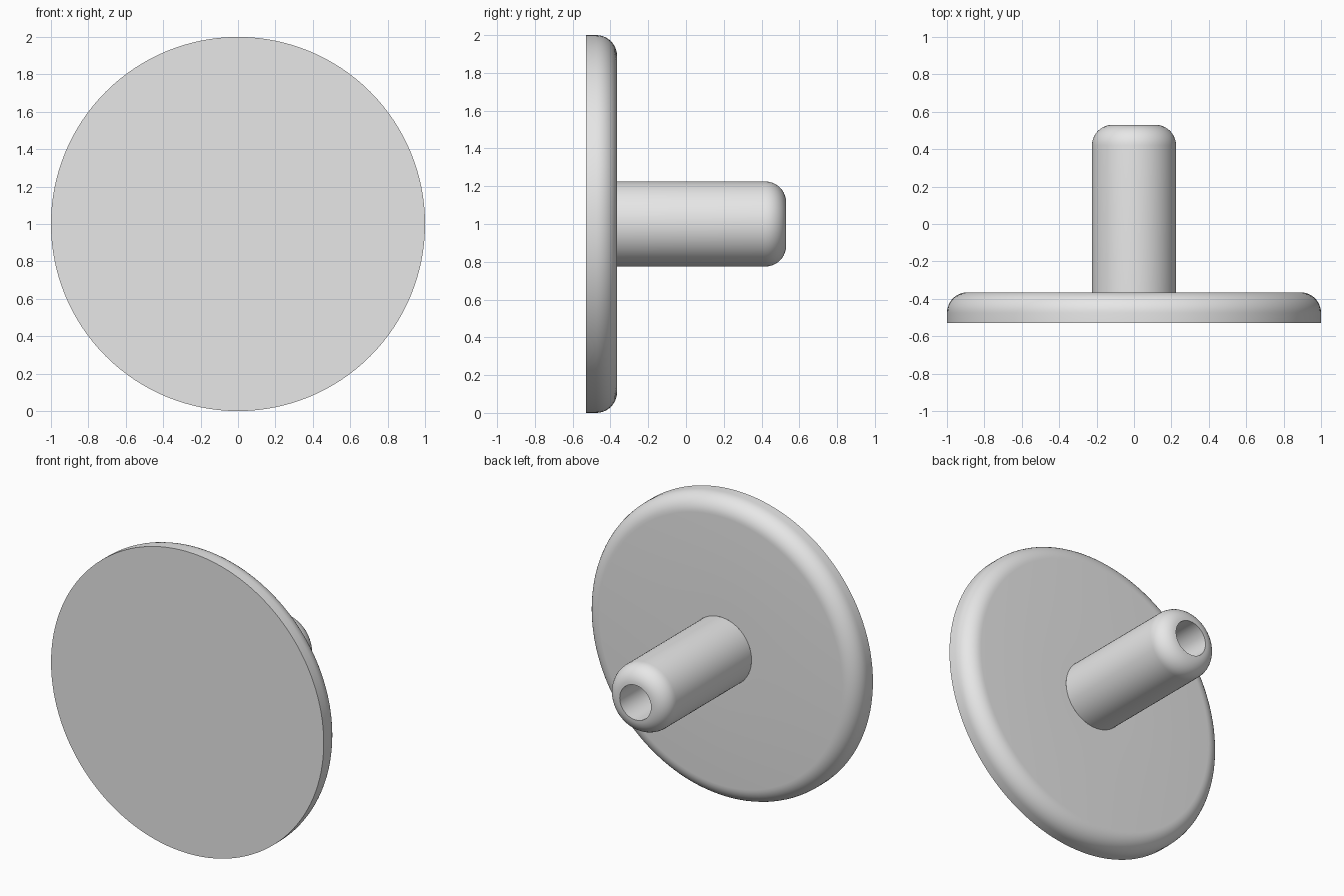
import bpy
import bmesh
import math
from mathutils import Vector, Matrix

cube = bpy.data.objects.get("Cube")
if cube:
    bpy.data.objects.remove(cube, do_unlink=True)

# Dimensions: the axis runs along y, at the height of the disc centre
FRONT, DISC_BACK, TIP = -0.53, -0.365, 0.53
DISC_R, STEM_R, FILLET = 1.0, 0.225, 0.11
BORE_R, BORE_FLOOR = 0.115, -0.36

grey = bpy.data.materials.new("light_grey")
grey.use_nodes = True
colour = (0.8, 0.8, 0.8, 1)
grey.diffuse_color = colour
grey.node_tree.nodes["Principled BSDF"].inputs["Base Color"].default_value = colour


def fillet(radius, back, size, steps=10):
    """Rounded outer edge from the side wall round to the back face."""
    angles = [math.pi / 2 * i / steps for i in range(steps + 1)]
    return [(radius - size + size * math.cos(a), back - size + size * math.sin(a))
            for a in angles]


def revolve(name, profile, sides):
    """Turn a (radius, y) profile round the y axis."""
    bm = bmesh.new()
    verts = [bm.verts.new((r, y, 0)) for r, y in profile]
    edges = [bm.edges.new(pair) for pair in zip(verts, verts[1:])]
    bmesh.ops.spin(bm, geom=verts + edges, cent=(0, 0, 0), axis=(0, 1, 0),
                   angle=math.tau, steps=sides, use_duplicate=False)
    bmesh.ops.remove_doubles(bm, verts=bm.verts, dist=0.0001)
    bmesh.ops.recalc_face_normals(bm, faces=bm.faces)
    bmesh.ops.transform(bm, matrix=Matrix.Translation(Vector((0, 0, DISC_R))),
                        verts=bm.verts)
    mesh = bpy.data.meshes.new(name)
    bm.to_mesh(mesh)
    bm.free()
    mesh.materials.append(grey)
    obj = bpy.data.objects.new(name, mesh)
    bpy.context.collection.objects.link(obj)
    bpy.ops.object.select_all(action="DESELECT")
    obj.select_set(True)
    bpy.context.view_layer.objects.active = obj
    bpy.ops.object.shade_smooth_by_angle(angle=math.radians(30))
    return obj


# Flat-fronted disc with a rounded rear rim, open where the stem joins
revolve("disc", [(0, FRONT), (DISC_R, FRONT)]
        + fillet(DISC_R, DISC_BACK, FILLET) + [(STEM_R, DISC_BACK)], 128)

# Hollow stem with a rounded tip and a blind bore
revolve("stem", [(STEM_R, DISC_BACK)] + fillet(STEM_R, TIP, FILLET)
        + [(BORE_R, BORE_FLOOR), (0, BORE_FLOOR)], 64)
